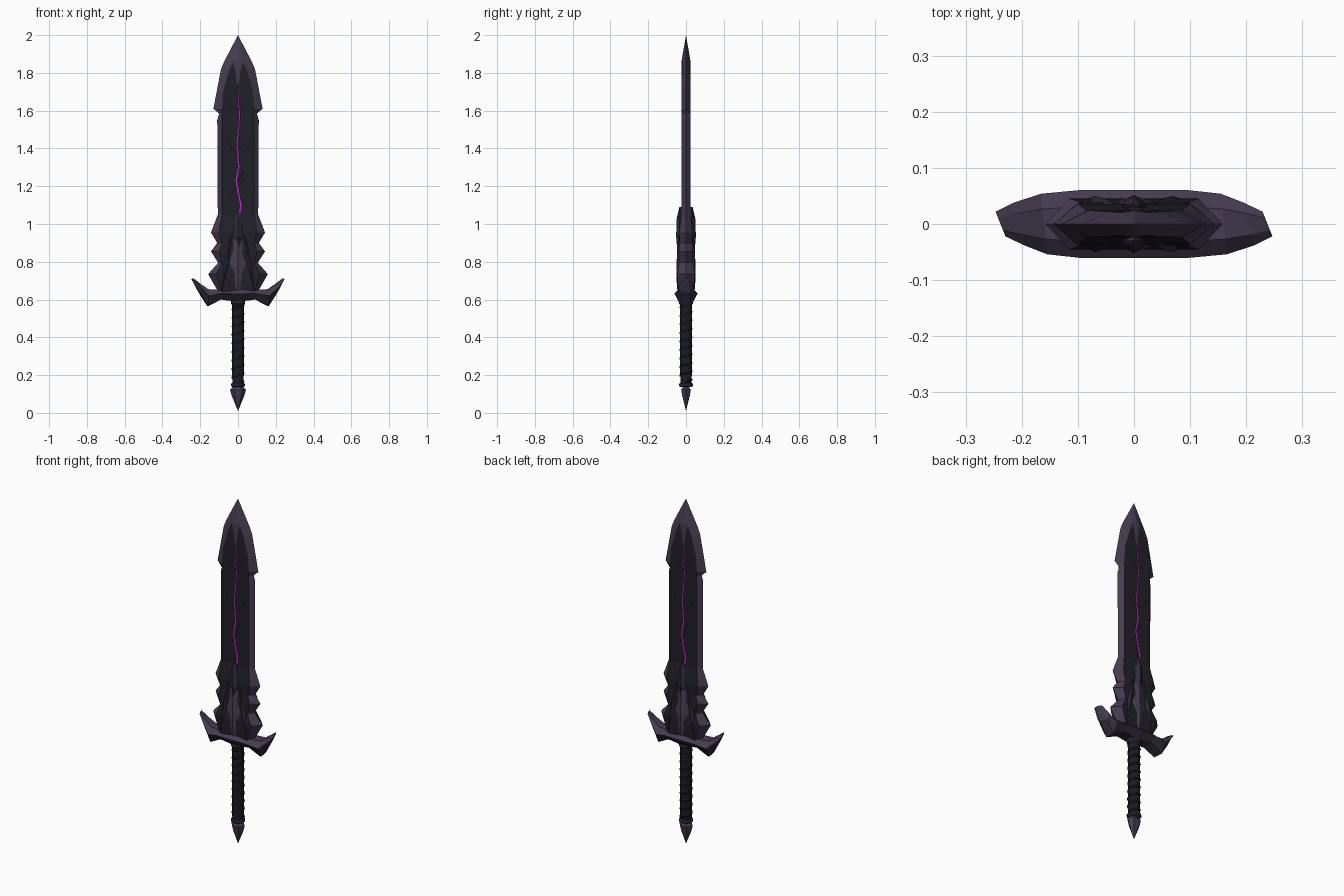
import bpy, bmesh
from math import sin, cos, pi
from mathutils import Vector

cube = bpy.data.objects.get("Cube")
if cube:
    bpy.data.objects.remove(cube)


def material(name, *rgb):
    mat = bpy.data.materials.new(name)
    mat.use_nodes = True
    mat.diffuse_color = (*rgb, 1)
    bsdf = next(n for n in mat.node_tree.nodes if n.type == 'BSDF_PRINCIPLED')
    bsdf.inputs["Base Color"].default_value = (*rgb, 1)
    bsdf.inputs["Roughness"].default_value = 0.8
    return mat


PURPLE = material("muted purple", .061, .044, .082)
DUSK = material("dusky purple", .032, .024, .042)
DARK = material("dark slate", .0145, .0145, .021)
GRIP = material("grip charcoal", .011, .012, .017)
BLACK = material("crack black", .003, .003, .005)
GLOW = material("magenta glow", .5, .012, .58)


def add_object(name, bm, mats):
    mesh = bpy.data.meshes.new(name)
    bm.to_mesh(mesh)
    bm.free()
    for mat in mats:
        mesh.materials.append(mat)
    obj = bpy.data.objects.new(name, mesh)
    bpy.context.collection.objects.link(obj)
    return obj


def loft(name, rings, mats, rule=lambda i, k: 0):
    """Skin a closed solid through rings of equal point count."""
    bm = bmesh.new()
    rows = [[bm.verts.new(p) for p in ring] for ring in rings]
    n = len(rows[0])
    for i, (a, b) in enumerate(zip(rows, rows[1:])):
        for k in range(n):
            j = (k + 1) % n
            bm.faces.new((a[k], a[j], b[j], b[k])).material_index = rule(i, k)
    bm.faces.new(rows[0][::-1])
    bm.faces.new(rows[-1])
    bmesh.ops.remove_doubles(bm, verts=bm.verts, dist=1e-5)
    bmesh.ops.recalc_face_normals(bm, faces=bm.faces)
    return add_object(name, bm, mats)


def turned(name, profile, mat, sides=12, depth=1.0):
    """Solid of revolution about z, optionally flattened in y."""
    turns = [2 * pi * k / sides for k in range(sides)]
    rings = [[(r * cos(a), depth * r * sin(a), z) for a in turns] for r, z in profile]
    return loft(name, rings, [mat])


def leaf(name, stations, mat, base=.02, side=1, shift=0, lean=0, facing=-1):
    """Ridged blade-like ornament; stations are height, half width, ridge depth."""
    z0 = stations[0][0]
    rings = []
    for z, w, h in stations:
        cx = side * (shift + lean * (z - z0))
        rings.append([(cx - w, facing * base, z), (cx, facing * h, z),
                      (cx + w, facing * base, z), (cx, 0, z)])
    return loft(name, rings, [mat])


def ribbon(name, path, widths, y, mat, facing=-1):
    """Thin flat strip following a path of (x, z) points."""
    bm = bmesh.new()
    pts = [Vector(p) for p in path]
    pairs = []
    for i, p in enumerate(pts):
        d = (pts[min(i + 1, len(pts) - 1)] - pts[max(i - 1, 0)]).normalized()
        off = Vector((d.y, -d.x)) * widths[i]
        pairs.append([bm.verts.new((-facing * q.x, facing * y, q.y))
                      for q in (p - off, p + off)])
    for (a, b), (c, d) in zip(pairs, pairs[1:]):
        bm.faces.new((a, b, d, c))
    return add_object(name, bm, [mat])


# Blade: height, edge x, panel x, central ridge x, half thickness, centre offset
blade_stations = [
    (.62, .09, .07, 0, .04, -.01),
    (.65, .11, .09, 0, .042, -.012),
    (.735, .158, .115, 0, .045, -.012),
    (.795, .105, .085, 0, .036, -.01),
    (.855, .143, .1, 0, .038, -.01),
    (.9, .11, .085, 0, .034, -.008),
    (.955, .143, .1, 0, .036, -.008),
    (1.05, .107, .085, 0, .024, 0),
    (1.55, .11, .085, 0, .024, 0),
    (1.585, .1, .083, 0, .024, 0),
    (1.61, .13, .085, 0, .024, 0),
    (1.7, .113, .08, 0, .024, 0),
    (1.82, .09, .045, .015, .022, .002),
    (1.86, .073, .026, .026, .02, .004),
    (2, 0, 0, 0, 0, 0)]


def blade_ring(z, ex, ix, mx, t, c):
    half = [(ex, 0), (ix, -t), (mx, -t), (0, -t - c), (-mx, -t), (-ix, -t)]
    return [(x, y, z) for x, y in half] + [(-x, -y, z) for x, y in half]


loft("blade", [blade_ring(*s) for s in blade_stations], [PURPLE, DARK],
     lambda i, k: int(k % 6 in (1, 4)))

# Glowing crack, its black bed and side fissures on both faces
crack = [(.01, 1.06), (.016, 1.1), (.004, 1.15), (-.01, 1.23), (.004, 1.3),
         (0, 1.36), (-.006, 1.42), (.002, 1.5), (.009, 1.58), (.002, 1.66), (0, 1.75)]
taper = [.0055 - .004 * i / (len(crack) - 1) for i in range(len(crack))]
fissures = [[(-.07, 1.66), (-.03, 1.62), (0, 1.6), (.04, 1.63)],
            [(-.06, 1.45), (-.03, 1.39), (0, 1.37), (.04, 1.39), (.07, 1.44)],
            [(-.04, 1.15), (0, 1.22), (.03, 1.29)]]
for label, f in (("front", -1), ("back", 1)):
    ribbon(label + "_crack_glow", crack, taper, .0262, GLOW, f)
    ribbon(label + "_crack_bed", crack, [w + .003 for w in taper], .0254, BLACK, f)
    for path in fissures:
        ribbon(label + "_fissure", path, [.002] * len(path), .0248, BLACK, f)

    # Layered flame ornament at the blade root
    leaf(label + "_root_leaf", [(.64, .04, .045), (.7, .058, .05), (.78, .066, .05),
         (.88, .036, .047), (1.0, .022, .042), (1.09, 0, .03)], PURPLE, .03, facing=f)
    leaf(label + "_root_spike", [(.87, 0, .047), (.93, .026, .052), (1.0, .02, .051),
         (1.03, .013, .049), (1.09, 0, .026)], DUSK, .035, facing=f)
    for side, word in ((-1, "right"), (1, "left")):
        leaf(f"{label}_{word}_claw", [(.65, .012, .044), (.74, .024, .05),
             (.84, .016, .046), (1.0, 0, .026)], DUSK, .03, side, .085, -.17, f)

# Cross guard: x, bottom, middle, top, half depth, slant of the end
guard_half = [(0, .588, .63, .665, .061, 0),
              (.09, .6, .632, .65, .061, 0),
              (.16, .565, .62, .655, .054, .1),
              (.205, .638, .665, .685, .038, .25),
              (.238, .7, .705, .711, .022, .4)]


def guard_ring(side, x, low, mid, top, y, slant):
    section = [(-y, mid), (-y * .5, low), (y * .5, low),
               (y, mid), (y * .5, top), (-y * .5, top)]
    return [(side * x - slant * v, v, z) for v, z in section]


guard = [guard_ring(-1, *s) for s in guard_half[:0:-1]] + [guard_ring(1, *s) for s in guard_half]
loft("cross_guard", guard, [PURPLE, DUSK],
     lambda i, k: int(k in (0, 1, 2) and 1 <= i <= len(guard) - 3))

# Grip with a spiral cord
turned("grip", [(.03, .15), (.032, .36), (.031, .59)], GRIP)
turned("grip_collar", [(.032, .572), (.038, .58), (.038, .605)], DUSK)
cord = bpy.data.curves.new("grip_cord", 'CURVE')
cord.dimensions = '3D'
cord.bevel_depth = .005
cord.bevel_resolution = 0
turns, steps = 9, 14
spline = cord.splines.new('POLY')
spline.points.add(turns * steps)
for i, p in enumerate(spline.points):
    a = 2 * pi * i / steps
    p.co = (.031 * cos(a), .031 * sin(a), .165 + .405 * i / (turns * steps), 1)
cord.materials.append(GRIP)
cord_obj = bpy.data.objects.new("grip_cord", cord)
bpy.context.collection.objects.link(cord_obj)
bpy.ops.object.select_all(action='DESELECT')
cord_obj.select_set(True)
bpy.context.view_layer.objects.active = cord_obj
bpy.ops.object.convert(target='MESH')

# Pommel
turned("pommel_ring", [(.03, .138), (.038, .143), (.038, .153), (.03, .158)], DUSK)
turned("pommel_spike", [(.024, .14), (.042, .122), (.033, .09), (0, .01)], PURPLE, 6, .7)
